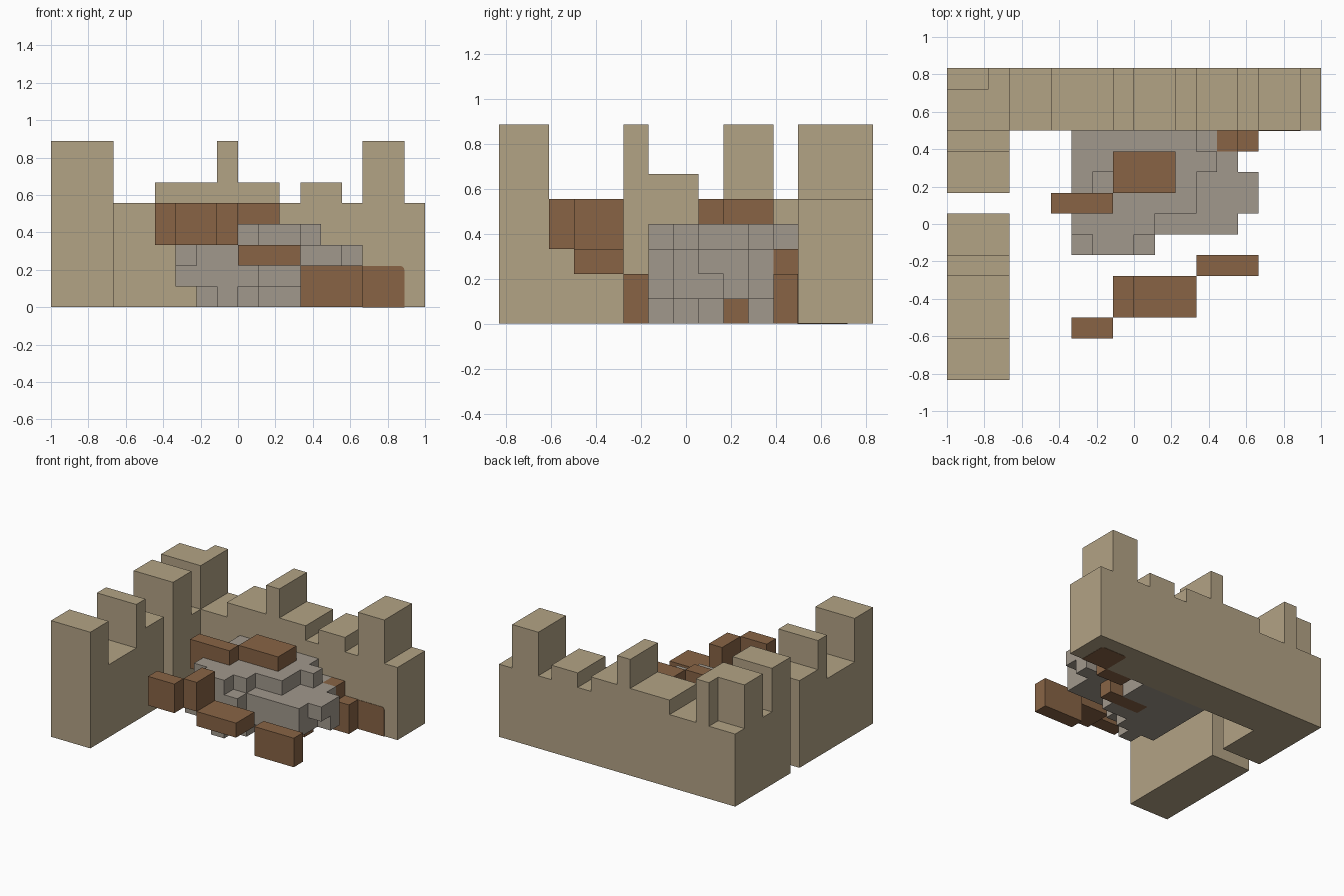
import bpy, bmesh, math

if "Cube" in bpy.data.objects:
    bpy.data.objects.remove(bpy.data.objects["Cube"])

U = 1 / 9                      # block size
ORIGIN = (-1.0, -7.5 * U, 0.0)


def material(name, rgb):
    m = bpy.data.materials.new(name)
    m.use_nodes = True
    c = (*rgb, 1)
    m.diffuse_color = c
    b = m.node_tree.nodes["Principled BSDF"]
    b.inputs["Base Color"].default_value = c
    b.inputs["Roughness"].default_value = 0.9
    return m


SAND = material("sandstone", (0.45, 0.366, 0.235))
GREY = material("grey_stone", (0.356, 0.314, 0.262))
WOOD = material("brown_wood", (0.246, 0.127, 0.06))

# the four corners of each block side, by outward direction
SIDES = {
    (1, 0, 0): ((1, 0, 0), (1, 1, 0), (1, 1, 1), (1, 0, 1)),
    (-1, 0, 0): ((0, 0, 0), (0, 0, 1), (0, 1, 1), (0, 1, 0)),
    (0, 1, 0): ((0, 1, 0), (0, 1, 1), (1, 1, 1), (1, 1, 0)),
    (0, -1, 0): ((0, 0, 0), (1, 0, 0), (1, 0, 1), (0, 0, 1)),
    (0, 0, 1): ((0, 0, 1), (1, 0, 1), (1, 1, 1), (0, 1, 1)),
    (0, 0, -1): ((0, 0, 0), (0, 1, 0), (1, 1, 0), (1, 0, 0)),
}


def blocks(name, mat, boxes, cut=()):
    """Join boxes (x0, x1, y0, y1, z0, z1, in blocks) into one outer shell."""
    def cells(bs):
        return {(i, j, k) for a, b, c, d, e, f in bs for i in range(a, b)
                for j in range(c, d) for k in range(e, f)}
    filled = cells(boxes) - cells(cut)
    bm = bmesh.new()
    verts = {}
    for c in sorted(filled):
        for n, corners in SIDES.items():
            if tuple(c[a] + n[a] for a in range(3)) in filled:
                continue
            face = []
            for q in corners:
                p = tuple(c[a] + q[a] for a in range(3))
                if p not in verts:
                    verts[p] = bm.verts.new([ORIGIN[a] + p[a] * U for a in range(3)])
                face.append(verts[p])
            bm.faces.new(face)
    bmesh.ops.dissolve_limit(bm, angle_limit=math.radians(1),
                             verts=bm.verts[:], edges=bm.edges[:])
    me = bpy.data.meshes.new(name)
    bm.to_mesh(me)
    bm.free()
    me.materials.append(mat)
    ob = bpy.data.objects.new(name, me)
    bpy.context.collection.objects.link(ob)
    return ob


# Ruined corner walls: base plus uneven battlements
back = [(0, 18, 12, 15, 0, 5)]
for x0, x1, top in [(0, 3, 8), (5, 8, 6), (8, 9, 8), (9, 11, 6), (12, 14, 6), (15, 17, 8)]:
    back.append((x0, x1, 12, 15, 5, top))
side = [(0, 3, 0, 8, 0, 5), (0, 3, 9, 12, 0, 5)]
for y0, y1, top in [(0, 2, 8), (5, 6, 8), (6, 8, 6), (9, 11, 8)]:
    side.append((0, 3, y0, y1, 5, top))
blocks("ruined_walls", SAND, back + side, cut=[(0, 2, 14, 15, 5, 8)])

# Rubble heap
rubble = [
    # ground layer
    (8, 9, 6, 7, 0, 1), (7, 10, 7, 8, 0, 1), (7, 12, 8, 9, 0, 1),
    (7, 10, 9, 10, 0, 1), (7, 12, 10, 12, 0, 1),
    # wide middle layers
    (6, 14, 7, 11, 1, 3), (6, 13, 11, 12, 1, 3),
    (14, 15, 8, 9, 2, 3), (14, 15, 9, 10, 1, 3),
    # front ledge
    (6, 7, 6, 7, 1, 2), (7, 9, 6, 7, 1, 4), (9, 10, 6, 7, 1, 3),
    # top layer
    (6, 10, 7, 8, 3, 4), (6, 12, 8, 10, 3, 4),
    (6, 13, 10, 11, 3, 4), (6, 12, 11, 12, 3, 4),
]
blocks("rubble_heap", GREY, rubble, cut=[(7, 8, 9, 10, 3, 4)])

# Loose timbers
TIMBERS = {
    "timber_top": (8, 11, 9, 11, 4, 5),
    "timber_left": (5, 8, 8, 9, 3, 5),
    "timber_front_left": (6, 8, 2, 3, 3, 5),
    "timber_front_upright": (8, 9, 3, 5, 3, 5),
    "timber_front_flat": (9, 12, 3, 5, 2, 3),
    "timber_front_right": (12, 15, 5, 6, 0, 2),
    "timber_under_heap": (10, 13, 9, 10, 0, 1),
    "timber_wall_lower": (13, 15, 11, 12, 0, 2),
    "timber_wall_upper": (13, 14, 11, 12, 2, 3),
}
for name, box in TIMBERS.items():
    blocks(name, WOOD, [box])

# Rounded timber sunk into the back wall, just proud of its front and underside
sunk = blocks("timber_in_wall", WOOD, [(15, 17, 12, 14, 0, 2)])
sunk.location = (0, -0.003, -0.002)
bev = sunk.modifiers.new("rounding", 'BEVEL')
bev.width = 0.02
bev.segments = 3
bev.limit_method = 'WEIGHT'
# round only the upper outer edge and the upright back edges
weights = sunk.data.attributes.new("bevel_weight_edge", 'FLOAT', 'EDGE')
for e in sunk.data.edges:
    a, b = (sunk.data.vertices[v].co for v in e.vertices)
    mid = (a + b) / 2
    along_y = abs(a.y - b.y) > 0.01 and mid.z > U and mid.x > 0.8
    upright = abs(a.z - b.z) > 0.01 and mid.y > 0.6
    weights.data[e.index].value = 1.0 if along_y or upright else 0.0
